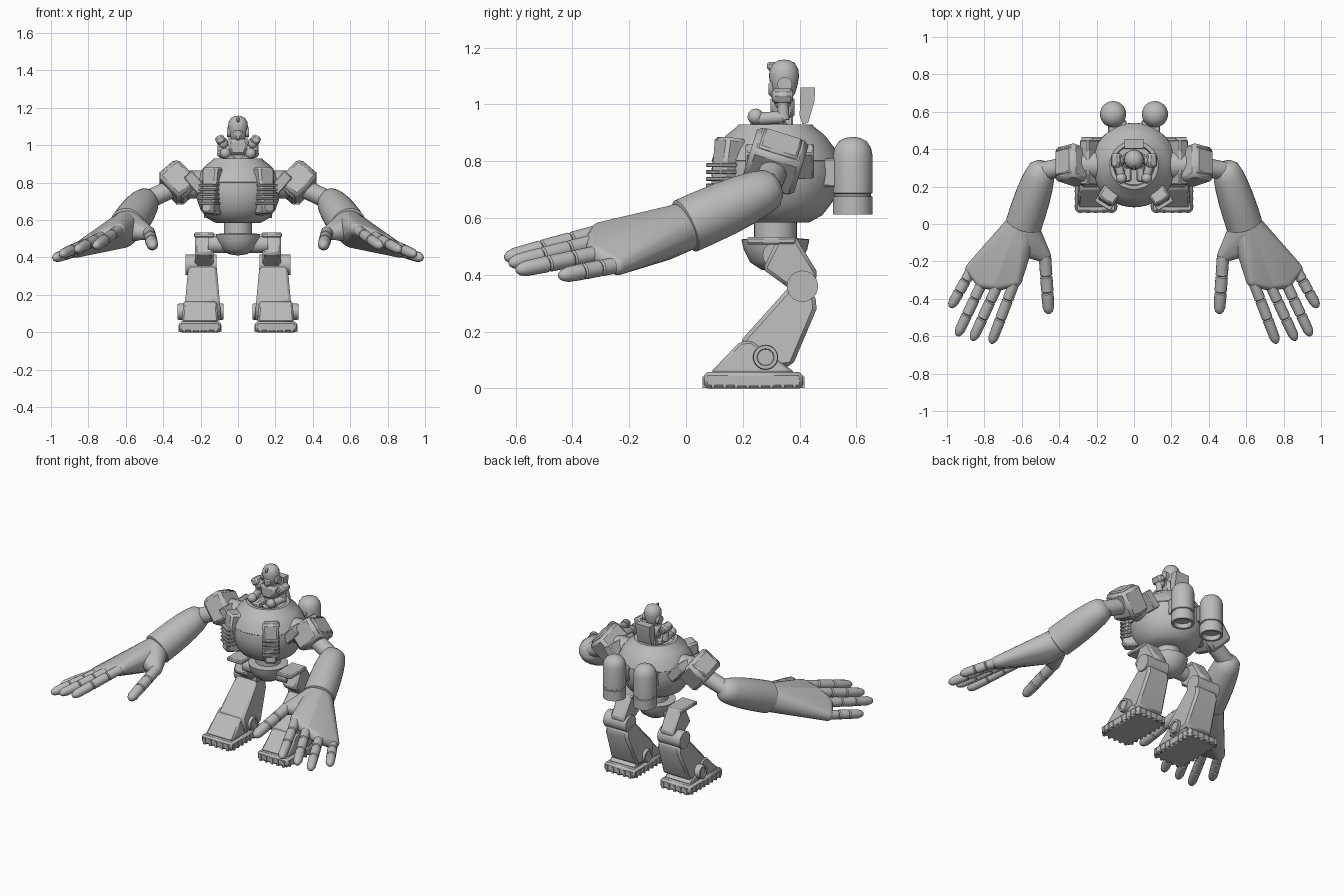
import bpy, bmesh, math
from mathutils import Vector, Matrix

cube = bpy.data.objects.get("Cube")
if cube:
    bpy.data.objects.remove(cube)

grey = bpy.data.materials.new("plain grey")
grey.use_nodes = True
grey.diffuse_color = (0.5, 0.5, 0.5, 1)
grey.node_tree.nodes["Principled BSDF"].inputs["Base Color"].default_value = (0.5, 0.5, 0.5, 1)
CY = 0.315  # depth of the body axis


def make(name, bm, mirror=False, bevel=0):
    bmesh.ops.recalc_face_normals(bm, faces=bm.faces)
    me = bpy.data.meshes.new(name)
    bm.to_mesh(me)
    bm.free()
    me.materials.append(grey)
    me.shade_smooth()
    me.set_sharp_from_angle(angle=math.radians(35))
    ob = bpy.data.objects.new(name, me)
    bpy.context.collection.objects.link(ob)
    if bevel:
        b = ob.modifiers.new("bevel", 'BEVEL')
        b.width, b.segments = bevel, 1
    if mirror:
        ob.modifiers.new("mirror", 'MIRROR')
    return ob


def lathe(name, profile, start=(0, 0, 0), axis=(0, 0, 1), mirror=False, n=32):
    """Spin (radius, height) points around an axis through start."""
    bm = bmesh.new()
    vs = [bm.verts.new((r, 0, h)) for r, h in profile]
    es = [bm.edges.new(p) for p in zip(vs, vs[1:])]
    bmesh.ops.spin(bm, geom=vs + es, cent=(0, 0, 0), axis=(0, 0, 1), angle=math.tau, steps=n, use_duplicate=False)
    bmesh.ops.remove_doubles(bm, verts=bm.verts, dist=1e-4)
    q = Vector(axis).to_track_quat('Z', 'Y').to_matrix().to_4x4()
    bm.transform(Matrix.Translation(start) @ q)
    return make(name, bm, mirror)


def rod(name, a, b, r, mirror=True, n=24):
    d = Vector(b) - Vector(a)
    return lathe(name, [(0, 0), (r, 0), (r, d.length), (0, d.length)], a, d, mirror, n)


def box(name, size, loc, rot=None, mirror=False, bevel=0.006, taper=1):
    bm = bmesh.new()
    bmesh.ops.create_cube(bm, size=1)
    for v in bm.verts:
        if v.co.z < 0:
            v.co.x *= taper
    m = Matrix.Translation(loc) @ (rot or Matrix()) @ Matrix.Diagonal((*size, 1))
    bm.transform(m)
    return make(name, bm, mirror, bevel)


def prism(name, outline, x0, x1, flare=0, bevel=0.008):
    """Side outline (y, z) extruded across x, widening by flare at the bottom."""
    bm = bmesh.new()
    top = max(z for y, z in outline)
    sides = [[bm.verts.new((x + s * flare * (top - z), y, z)) for y, z in outline]
             for x, s in ((x0, -1), (x1, 1))]
    for side in sides:
        bm.faces.new(side)
    n = len(outline)
    for i in range(n):
        j = (i + 1) % n
        bm.faces.new((sides[0][i], sides[0][j], sides[1][j], sides[1][i]))
    return make(name, bm, True, bevel)


def hull(name, balls):
    bm = bmesh.new()
    for x, y, z, r in balls:
        bmesh.ops.create_icosphere(bm, subdivisions=3, radius=r, matrix=Matrix.Translation((x, y, z)))
    res = bmesh.ops.convex_hull(bm, input=bm.verts)
    bmesh.ops.delete(bm, geom=[v for v in bm.verts if not v.link_faces or v in res["geom_interior"]], context='VERTS')
    return make(name, bm, True)


def ball(name, loc, r, scale=(1, 1, 1), mirror=False):
    bm = bmesh.new()
    bmesh.ops.create_uvsphere(bm, u_segments=24, v_segments=16, radius=r,
                              matrix=Matrix.Translation(loc) @ Matrix.Diagonal((*scale, 1)))
    return make(name, bm, mirror)


def rx(a):
    return Matrix.Rotation(a, 4, 'X')


def ry(a):
    return Matrix.Rotation(a, 4, 'Y')


def rz(a):
    return Matrix.Rotation(a, 4, 'Z')


# Round body with an open cockpit, waist and pelvis bowl
lathe("body", [(0, .585), (.12, .585), (.165, .61), (.2, .655), (.22, .71), (.226, .76), (.222, .8),
               (.225, .803), (.205, .85), (.175, .89), (.135, .922), (.13, .93), (.11, .93),
               (.105, .9), (0, .895)], (0, CY, 0), n=48)
lathe("waist", [(.075, .5), (.075, .59)], (0, CY, 0))
lathe("pelvis", [(0, .41), (.05, .418), (.09, .445), (.112, .49), (.12, .525), (.07, .53), (0, .53)], (0, CY, 0))

# Front vent pods with slats
turn = rz(math.radians(32))
box("vent_pod", (.1, .12, .25), (.13, .16, .755), turn @ rx(-.12), True, .012, .75)
for i in range(5):
    box("vent_slat", (.1, .07, .014), (.152, .125, .69 + i * .024), turn, True, .003)

# Twin tanks on the back
lathe("back_tank", [(0, .645), (.05, .64), (.055, .612), (.07, .612), (.07, .675), (.064, .678), (.064, .685),
                    (.07, .688), (.07, .82), (.064, .848), (.05, .869), (.027, .882), (0, .886)],
      (.112, .587, 0), mirror=True)
box("tank_mount", (.1, .08, .1), (.09, .515, .76), mirror=True)

# Shoulders and arms
rod("shoulder_axle", (.15, CY, .79), (.3, CY, .79), .075)
box("shoulder_bracket", (.06, .24, .12), (.23, .33, .8), ry(.7), True)
tilt = rx(-.3) @ ry(math.radians(42))
box("shoulder_block", (.145, .19, .17), (.32, CY, .8), tilt, True, .018)
box("shoulder_plate", (.11, .14, .19), (.32, CY, .8), tilt, True, .008)
rod("upper_arm", (.35, .31, .77), (.5, .28, .7), .05)
elbow, wrist = Vector((.488, .31, .71)), Vector((.592, -.01, .568))
lathe("forearm", [(0, -.02), (.045, -.012), (.07, .012), (.082, .06), (.09, .12), (.096, .2), (.098, .29),
                  (.098, .355), (.088, .36), (0, .36)], elbow, wrist - elbow, True)

# Hand with jointed fingers: base and tip of each
fingers = {"index": ((.635, -.3, .55), (.755, -.615, .465)), "middle": ((.725, -.32, .515), (.855, -.6, .445)),
           "ring": ((.81, -.31, .475), (.935, -.575, .42)), "little": ((.865, -.24, .435), (.97, -.425, .4)),
           "thumb": ((.475, -.19, .53), (.457, -.455, .465))}
hull("palm", [(.59, 0, .57, .085), (.62, -.08, .535, .085)] + [(*fingers[f][0], .036)
     for f in ("index", "middle", "ring", "little")])
hull("thumb_mound", [(.585, -.03, .57, .08), (.58, -.12, .545, .055), (.48, -.17, .53, .036)])
for f, (a, b) in fingers.items():
    a, b = Vector(a), Vector(b)
    d = b - a
    L, r = d.length, .033 if f == "thumb" else .029
    prof = [(0, -.03), (r, -.02)]
    for k in (.33, .66):
        prof += [(r, k * L - .006), (r - .006, k * L), (r, k * L + .006)]
    prof += [(r * .93, L - .01), (r * .7, L + .012), (r * .4, L + .023), (0, L + .028)]
    lathe(f + "_finger", prof, a, d, True, 16)

# Legs
prism("thigh", [(.325, .53), (.385, .535), (.465, .405), (.45, .37), (.38, .34), (.27, .42)], .13, .23, bevel=.012)
box("hip_plate", (.11, .17, .025), (.18, .3, .52), None, True)
rod("hip_axle", (.06, CY, .47), (.16, CY, .47), .045)
rod("knee_joint", (.115, .41, .36), (.28, .41, .36), .055)
prism("shin", [(.365, .36), (.19, .165), (.22, .06), (.375, .08), (.46, .28), (.455, .33), (.42, .35)],
      .115, .265, .09, .014)
prism("foot_upper", [(.085, .055), (.19, .165), (.23, .17), (.385, .055)], .115, .29, .1, .01)
prism("foot_sole", [(.065, 0), (.062, .058), (.41, .058), (.412, 0)], .092, .315, 0, .012)
for x in (.089, .311):
    lathe("ankle_disc", [(0, .006), (.028, .006), (.03, .012), (.042, .012), (.044, 0), (.044, -.03)],
          (x, .28, .11), (1 if x > .2 else -1, 0, 0), True)
# Tread ribs around each sole
for i in range(8):
    box("tread_rib", (.23, .012, .04), (.2035, .095 + i * .041, .022), None, True, 0)
for i in range(5):
    box("tread_rib", (.014, .358, .04), (.12 + i * .042, .2375, .022), None, True, 0)

# Pilot figure
lathe("pilot_head", [(0, -.06), (.025, -.055), (.04, -.03), (.048, 0), (.053, .03), (.05, .055), (.038, .075),
                     (.02, .085), (0, .088)], (0, .345, 1.07), n=24)
box("face_guard", (.055, .03, .06), (0, .305, 1.055), None, False, .012, .6)
box("helmet_crest", (.014, .1, .03), (0, .335, 1.135), None, False, .008)
rod("ear_disc", (.035, .348, 1.07), (.06, .348, 1.07), .026)
rod("pilot_neck", (0, .34, .99), (0, .345, 1.04), .026, False)
box("pilot_chest", (.12, .085, .085), (0, .34, .99), None, False, .015, .7)
box("pilot_waist", (.075, .065, .07), (0, .345, .925))
ball("pilot_shoulder", (.08, .34, 1.01), .03, mirror=True)
box("pilot_shoulder_guard", (.05, .075, .045), (.095, .34, 1.03), ry(.45), True, .01)
rod("pilot_upper_arm", (.088, .34, 1.01), (.09, .345, .945), .02)
rod("pilot_forearm", (.09, .345, .955), (.07, .26, .95), .022)
ball("pilot_fist", (.068, .245, .957), .028, mirror=True)
box("pilot_thigh", (.045, .13, .045), (.035, .29, .92), None, True, .01)
prism("seat_back", [(.4, .96), (.403, 1.06), (.455, 1.06), (.452, 1.01), (.43, .935), (.41, .93)], 0, .05, 0, 0)
